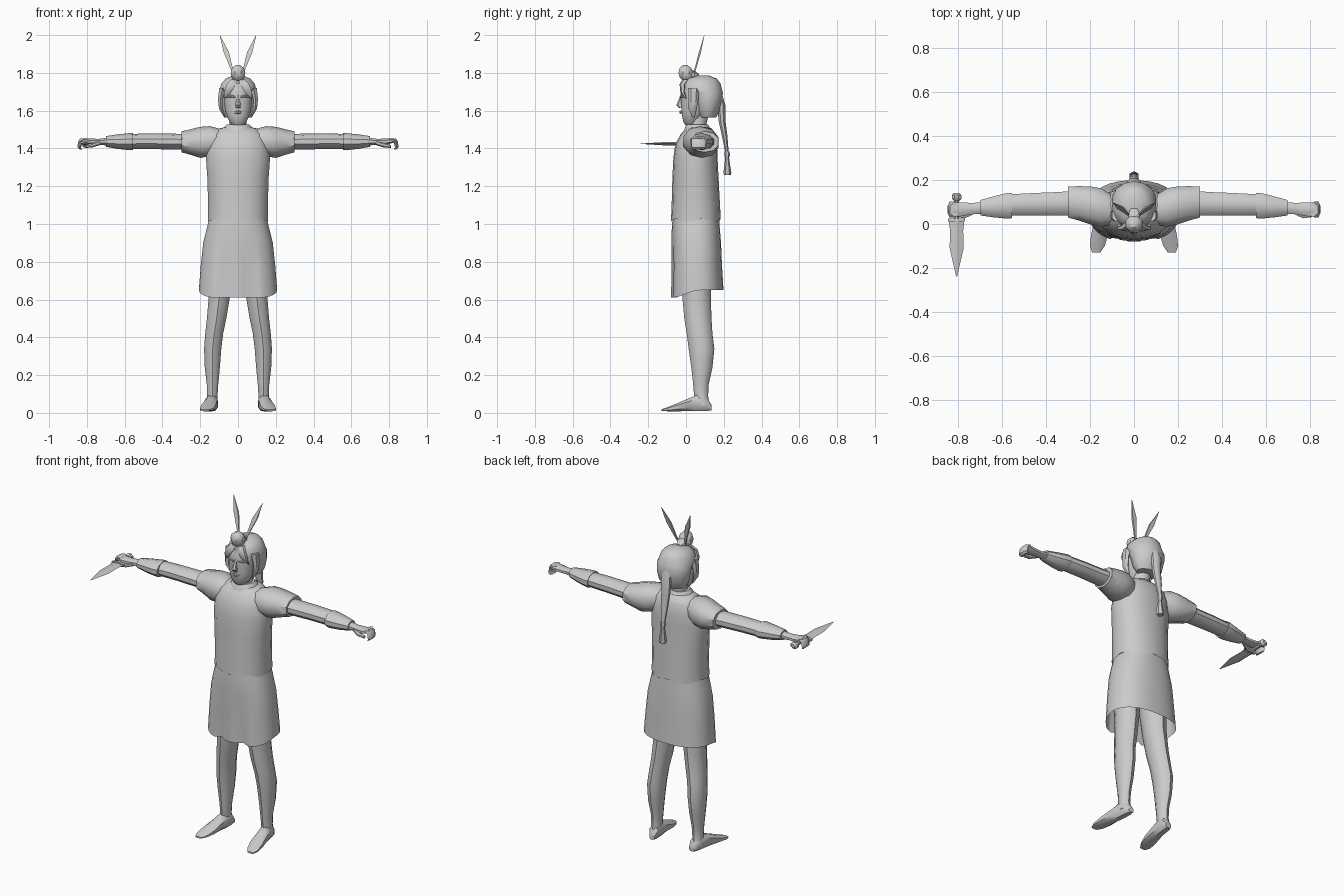
import bpy, bmesh, math
from mathutils import Vector

grey = bpy.data.materials.new("plain grey")
grey.diffuse_color = (0.6, 0.6, 0.6, 1)


def finish(name, bm, angle=40):
    bmesh.ops.recalc_face_normals(bm, faces=bm.faces[:])
    me = bpy.data.meshes.new(name)
    bm.to_mesh(me)
    bm.free()
    me.materials.append(grey)
    ob = bpy.data.objects.new(name, me)
    bpy.context.collection.objects.link(ob)
    bpy.ops.object.select_all(action='DESELECT')
    ob.select_set(True)
    bpy.context.view_layer.objects.active = ob
    bpy.ops.object.shade_smooth_by_angle(angle=math.radians(angle))
    return ob


def loft(name, axis, rows, n=10, side=1, power=1.0, caps=(True, True), shape=None, angle=40):
    """Skin rings (position, centre 1, centre 2, radius 1, radius 2) along an axis."""
    bm = bmesh.new()
    rings = []
    for t, c1, c2, r1, r2 in rows:
        ring = []
        for i in range(n):
            a = 2 * math.pi * (i + 0.5) / n
            c, s = math.cos(a), math.sin(a)
            u = c1 + r1 * math.copysign(abs(c) ** power, c)
            v = c2 + r2 * math.copysign(abs(s) ** power, s)
            p = {'x': (t, u, v), 'y': (u, t, v), 'z': (u, v, t)}[axis]
            p = Vector(p)
            if shape:
                p = shape(p, a)
            p.x *= side
            ring.append(bm.verts.new(p))
        rings.append(ring)
    for a, b in zip(rings, rings[1:]):
        for i in range(n):
            j = (i + 1) % n
            bm.faces.new((a[i], a[j], b[j], b[i]))
    if caps[0]:
        bm.faces.new(rings[0])
    if caps[1]:
        bm.faces.new(rings[-1])
    return finish(name, bm, angle)


# Tunic with an uneven hem
def tunic_hem(p, a):
    if p.z < 1.03:
        p.z += 0.008 * math.sin(5 * a)
    return p


loft("tunic", 'z', [
    (1.02, 0, .052, .162, .132), (1.1, 0, .052, .16, .128), (1.25, 0, .05, .165, .122),
    (1.35, 0, .05, .172, .117), (1.42, 0, .055, .165, .112), (1.475, 0, .063, .145, .092),
    (1.505, 0, .07, .105, .068), (1.515, 0, .065, .06, .05)], 18, power=.9,
    caps=(False, True), shape=tunic_hem, angle=50)


# Skirt, with folds at the middle of the front and a lower front hem
def folds(p, a):
    low = max(0, (0.95 - p.z) / 0.33)
    front = max(0, -math.sin(a))
    if abs(p.x) < .13 and p.y < 0:
        p.y += .016 * low * (1 + math.cos(p.x * 85))
    if p.z < 0.67:
        p.z -= 0.038 * min(1, front * 1.4)
    return p


loft("skirt", 'z', [
    (1.03, 0, .052, .152, .124), (.97, 0, .052, .168, .128), (.9, 0, .054, .185, .132),
    (.78, 0, .056, .198, .135), (.65, 0, .058, .208, .141)], 32, power=.85,
    caps=(True, False), shape=folds, angle=50)

# Neck, collar and head
loft("neck", 'z', [(1.48, 0, .065, .055, .052), (1.53, 0, .06, .046, .048),
                   (1.6, 0, .07, .05, .055)], 10)
loft("collar", 'z', [(1.485, 0, .06, .088, .075), (1.515, 0, .06, .075, .066),
                     (1.528, 0, .06, .06, .056)], 12)
loft("face", 'z', [
    (1.525, 0, .025, .03, .03), (1.54, 0, .025, .046, .04), (1.575, 0, .035, .062, .058),
    (1.6, 0, .042, .07, .068), (1.65, 0, .05, .076, .078), (1.7, 0, .052, .08, .083),
    (1.745, 0, .06, .072, .078), (1.77, 0, .07, .05, .06)], 12, power=.9)
loft("nose", 'z', [(1.615, 0, -.028, .017, .01), (1.63, 0, -.032, .016, .02),
                   (1.66, 0, -.026, .009, .012), (1.685, 0, -.022, .006, .006)], 6)
loft("mouth", 'x', [(-.026, -.015, 1.59, .008, .003), (0, -.029, 1.592, .007, .009),
                    (.026, -.015, 1.59, .008, .003)], 6)


# Hair, choppy at its lower edge
def choppy(p, a):
    if p.z < 1.7:
        f = .006 * math.cos(7 * a)
        p.x += f * math.cos(a)
        p.y += f * math.sin(a)
    return p


loft("hair", 'z', [
    (1.565, 0, .115, .07, .045), (1.6, 0, .115, .09, .066), (1.65, 0, .115, .1, .078),
    (1.695, 0, .105, .102, .09), (1.71, 0, .083, .1, .108), (1.745, 0, .08, .09, .102),
    (1.77, 0, .085, .066, .078), (1.785, 0, .09, .03, .035)], 14, shape=choppy)

# Ball ornament
loft("ornament_ball", 'z', [
    (1.758, 0, .005, .022, .022), (1.775, 0, .002, .036, .038), (1.8, 0, 0, .042, .043),
    (1.825, 0, -.003, .034, .034), (1.842, 0, -.005, .012, .012)], 8)
loft("ornament_knot", 'y', [(.02, 0, 1.795, .025, .022), (.045, 0, 1.79, .032, .022),
                            (.07, 0, 1.78, .015, .012)], 6)

# Braid and its tassel
loft("braid", 'z', [
    (1.7, 0, .172, .02, .016), (1.63, 0, .188, .032, .022), (1.55, 0, .19, .027, .02),
    (1.47, 0, .204, .022, .016), (1.38, 0, .217, .012, .01)], 8)
loft("tassel", 'z', [
    (1.385, 0, .217, .014, .013), (1.365, 0, .218, .017, .015), (1.35, 0, .218, .011, .01),
    (1.27, 0, .219, .024, .021), (1.26, 0, .219, .02, .018)], 6)

for side, tag in ((-1, "right"), (1, "left")):
    # Head details
    loft(tag + "_feather", 'z', [
        (1.79, .022, .04, .006, .004), (1.83, .036, .052, .01, .006),
        (1.91, .062, .074, .02, .008), (2.0, .096, .097, .001, .001)], 4, side, angle=20)
    loft(tag + "_side_lock", 'z', [
        (1.565, .07, .04, .004, .006), (1.61, .09, .035, .012, .022),
        (1.66, .094, .04, .014, .026), (1.72, .082, .04, .02, .03)], 6, side)
    loft(tag + "_fringe", 'z', [
        (1.665, .072, -.002, .004, .004), (1.7, .055, -.018, .022, .012),
        (1.74, .035, -.018, .028, .016), (1.765, .02, 0, .02, .02)], 6, side)
    loft(tag + "_brow", 'x', [(.012, -.028, 1.672, .006, .005), (.04, -.022, 1.678, .008, .007),
                              (.062, -.004, 1.672, .006, .004)], 6, side)

    # Arm pieces
    loft(tag + "_sleeve", 'x', [
        (.1, .065, 1.44, .07, .065), (.15, .075, 1.438, .092, .08), (.2, .085, 1.432, .09, .082),
        (.25, .094, 1.434, .082, .068), (.3, .1, 1.435, .074, .055)], 10, side, .9)
    loft(tag + "_arm", 'x', [
        (.25, .095, 1.435, .06, .042), (.35, .092, 1.436, .056, .042),
        (.45, .09, 1.438, .054, .041), (.58, .087, 1.437, .05, .04),
        (.7, .073, 1.436, .033, .026)], 10, side)
    loft(tag + "_bracer", 'x', [
        (.555, .084, 1.437, .06, .044), (.575, .083, 1.436, .062, .045),
        (.64, .078, 1.436, .05, .038), (.7, .074, 1.437, .037, .028)], 10, side)
    loft(tag + "_palm", 'x', [
        (.69, .073, 1.436, .028, .022), (.74, .07, 1.435, .028, .017),
        (.785, .067, 1.436, .034, .018), (.825, .066, 1.442, .036, .012)], 8, side)
    loft(tag + "_fingers", 'z', [
        (1.452, .818, .066, .022, .035), (1.435, .836, .066, .014, .037),
        (1.405, .84, .066, .01, .036), (1.395, .832, .066, .007, .03)], 6, side)
    loft(tag + "_thumb", 'x', [
        (.73, .055, 1.43, .012, .012), (.77, .038, 1.418, .014, .012),
        (.81, .04, 1.41, .01, .008)], 6, side)

    # Leg and foot
    loft(tag + "_leg", 'z', [
        (.8, .09, .05, .075, .085), (.63, .097, .055, .06, .076), (.5, .113, .063, .054, .072),
        (.42, .126, .072, .05, .068), (.34, .134, .082, .048, .068), (.24, .136, .084, .042, .056),
        (.15, .135, .079, .032, .041), (.09, .136, .08, .029, .037), (.04, .14, .09, .03, .036)],
        10, side)
    loft(tag + "_foot", 'y', [
        (.135, .132, .028, .018, .016), (.11, .135, .046, .03, .038),
        (.06, .14, .052, .034, .046), (.015, .147, .043, .036, .036),
        (-.05, .157, .029, .041, .022), (-.1, .167, .019, .036, .011),
        (-.13, .172, .014, .02, .005)], 8, side, .8)

# Dagger held in the right hand
X, Z = -.808, 1.425
loft("dagger_blade", 'y', [
    (.02, X, Z, .036, .008), (-.03, X, Z, .03, .01), (-.11, X, Z, .032, .009),
    (-.24, X, Z, .002, .001)], 4, angle=15, shape=lambda p, a: Vector((
        X + (p.x - X) * 1.41 * (1 if math.cos(a) * math.sin(a) > 0 else 0),
        p.y, Z + (p.z - Z) * 1.41 * (0 if math.cos(a) * math.sin(a) > 0 else 1))))
loft("dagger_guard", 'y', [(.012, X, Z, .042, .014), (.026, X, Z, .042, .014)], 8)
loft("dagger_grip", 'y', [(.02, X, Z, .013, .013), (.12, X, Z, .012, .012)], 8)
loft("dagger_pommel", 'y', [(.105, X, Z, .012, .012), (.115, X, Z, .024, .021),
                            (.132, X, Z, .024, .021), (.142, X, Z, .012, .01)], 8)
